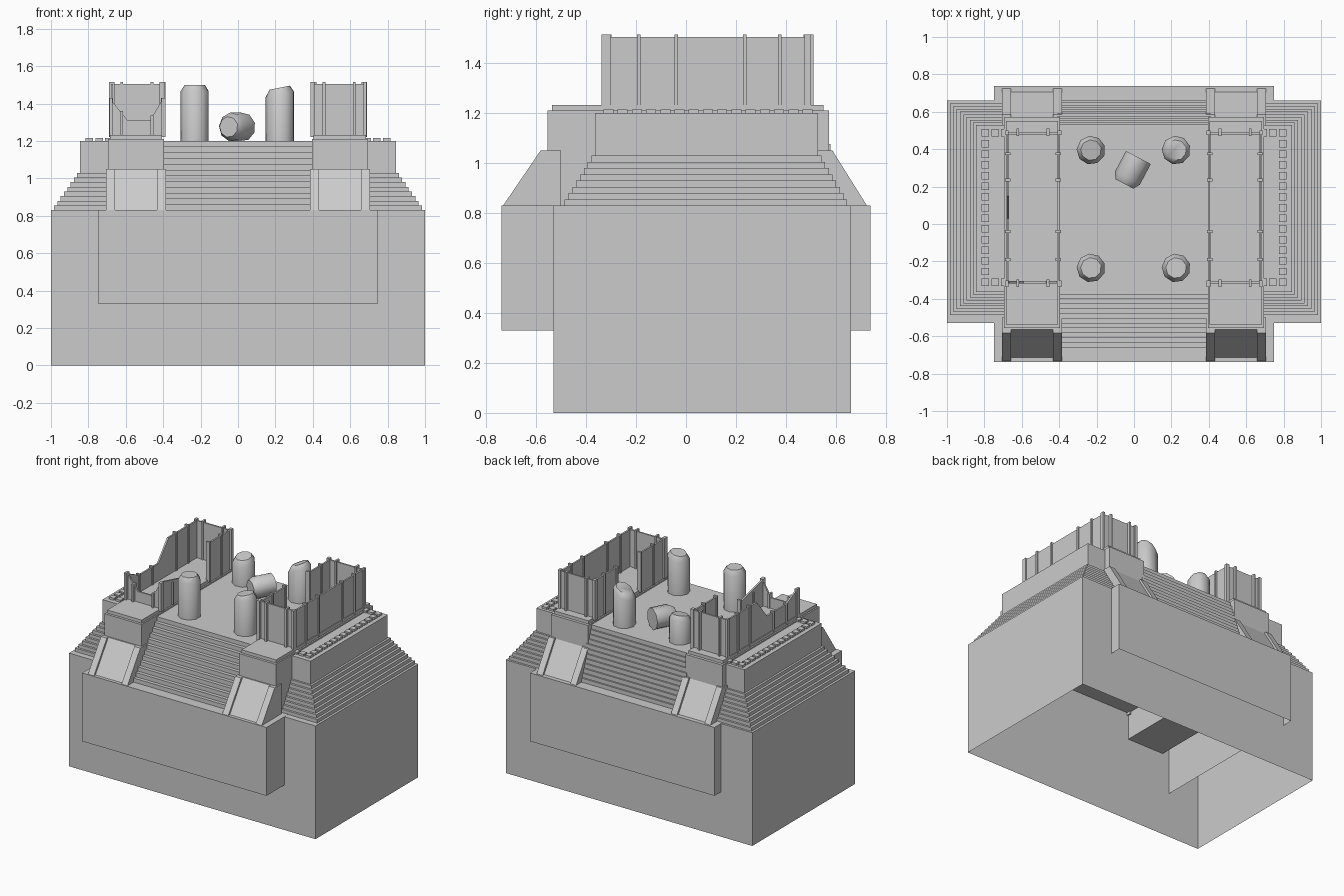
import bpy, bmesh, math
from mathutils import Matrix

if "Cube" in bpy.data.objects:
    bpy.data.objects.remove(bpy.data.objects["Cube"])


def finish(name, bm):
    bmesh.ops.recalc_face_normals(bm, faces=bm.faces)
    me = bpy.data.meshes.new(name)
    bm.to_mesh(me)
    bm.free()
    ob = bpy.data.objects.new(name, me)
    bpy.context.collection.objects.link(ob)
    return ob


def box(bm, x0, x1, y0, y1, z0, z1):
    m = Matrix.Translation(((x0 + x1) / 2, (y0 + y1) / 2, (z0 + z1) / 2)) @ \
        Matrix.Diagonal((x1 - x0, y1 - y0, z1 - z0, 1))
    return bmesh.ops.create_cube(bm, size=1, matrix=m)["verts"]


def prism(bm, pts, axis, a, b):
    # extrude a profile of (horizontal, z) points along x or y, from a to b
    def co(u, z, t):
        return (t, u, z) if axis == "x" else (u, t, z)
    f = bm.faces.new([bm.verts.new(co(u, z, a)) for u, z in pts])
    g = bmesh.ops.extrude_face_region(bm, geom=[f])["geom"]
    d = (b - a, 0, 0) if axis == "x" else (0, b - a, 0)
    bmesh.ops.translate(bm, vec=d, verts=[v for v in g if isinstance(v, bmesh.types.BMVert)])


def open_box(name, *dims):
    bm = bmesh.new()
    box(bm, *dims)
    low = [f for f in bm.faces if f.calc_center_median().z < dims[4] + 0.001]
    bmesh.ops.delete(bm, geom=low, context="FACES_ONLY")
    ob = finish(name, bm)
    return ob


# hollow base and the slab passing through it
open_box("base", -1, 1, -0.53, 0.66, 0, 0.83)
open_box("cross_slab", -0.748, 0.748, -0.738, 0.738, 0.33, 0.831)

# stepped terraces and upper platform
bm = bmesh.new()
for i in range(8):
    d = i / 7
    box(bm, -0.983 + 0.123 * d, 0.983 - 0.123 * d, -0.486 + 0.108 * d, 0.645 - 0.103 * d,
        0.82, 0.83 + 0.025 * (i + 1))
finish("terraces", bm)
bm = bmesh.new()
box(bm, -0.845, 0.845, -0.364, 0.528, 0.9, 1.2)
finish("platform", bm)

# stairs between the towers, front and back
N = 12
for name, outer, inner in (("front_stairs", -0.66, -0.35), ("back_stairs", 0.66, 0.52)):
    pts = [(inner, 0.82), (outer, 0.82)]
    for i in range(N):
        y = outer + (inner - outer) * i / N
        yn = outer + (inner - outer) * (i + 1) / N
        z = 0.83 + 0.37 * (i + 1) / N
        pts += [(y, z), (yn, z)]
    bm = bmesh.new()
    prism(bm, pts, "x", -0.41, 0.41)
    finish(name, bm)

# small blocks round the platform edge
bm = bmesh.new()
for s in (-1, 1):
    spots = [(0.795, 0.487 - 0.057 * i) for i in range(15)]
    spots += [(x, y) for x in (0.742, 0.69) for y in (0.487, -0.311)]
    for x, y in spots:
        box(bm, s * x - 0.02, s * x + 0.02, y - 0.02, y + 0.02, 1.195, 1.215)
finish("edge_blocks", bm)

# towers with sloped, rimmed buttresses
for s, side in ((-1, "left"), (1, "right")):
    def span(a, b):
        return sorted((s * a, s * b))
    bm = bmesh.new()
    box(bm, *span(0.395, 0.695), -0.555, 0.572, 0.62, 1.21)
    box(bm, *span(0.405, 0.685), -0.537, 0.551, 1.2, 1.233)
    finish(side + "_tower", bm)
    bm = bmesh.new()
    for y0, top, foot, e in ((-0.5, -0.582, -0.732, 1), (0.5, 0.586, 0.724, -1)):
        for a, b in ((0.385, 0.433), (0.657, 0.705)):
            prism(bm, [(y0, 0.8), (foot, 0.8), (foot, 0.83), (top, 1.05), (y0, 1.05)], "x", *span(a, b))
        k = 0.018 * e
        prism(bm, [(y0, 0.8), (foot + k, 0.8), (foot + k, 0.83), (top + k, 1.05), (y0, 1.05)],
              "x", *span(0.42, 0.67))
    finish(side + "_buttresses", bm)

    # roofless room on the tower: thin walls with posts, left one is broken
    broken = s < 0
    T = 0.012
    Y0, Y1, Z0, Z1 = -0.318, 0.49, 1.22, 1.505
    outer = [(Y0, Z1), (Y1, Z1)]
    front = [(s * 0.4, Z1), (s * 0.68, Z1)]
    if broken:
        outer = [(Y0, 1.42), (-0.19, 1.36), (0.03, 1.36), (0.15, Z1), (Y1, Z1)]
        front = [(-0.4, 1.43), (-0.47, 1.31), (-0.59, 1.31), (-0.68, 1.42)]

    def wall(pts, axis, a, b):
        prism(bm, [(pts[-1][0], Z0), (pts[0][0], Z0)] + pts, axis, a, b)

    bm = bmesh.new()
    wall(outer, "x", s * 0.68, s * (0.68 - T))
    wall(front, "y", Y0, Y0 + T)
    wall([(s * 0.4, Z1), (s * 0.68, Z1)], "y", Y1 - T, Y1)
    wall([(Y0, 1.43 if broken else Z1), (-0.04, 1.36 if broken else Z1)], "x", s * 0.4, s * (0.4 + T))
    wall([(0.235, Z1), (Y1, Z1)], "x", s * 0.4, s * (0.4 + T))
    finish(side + "_room_walls", bm)

    def height(pts, u):
        p = sorted(pts)
        for (a, za), (b, zb) in zip(p, p[1:]):
            if a - 1e-6 <= u <= b + 1e-6:
                return za + (zb - za) * (u - a) / (b - a) + 0.01
        return Z1 + 0.01

    bm = bmesh.new()
    w = 0.007
    for y in (-0.19, -0.04, 0.235, 0.375):
        box(bm, *span(0.66, 0.69), y - w, y + w, Z0, height(outer, y))
        zi = 1.38 if broken and y < 0 else Z1 + 0.01
        box(bm, *span(0.39, 0.42), y - w, y + w, Z0, zi)
    for x in (0.46, 0.622):
        box(bm, *span(x - w, x + w), Y0 - 0.02, Y0 + 0.02, Z0, height(front, s * x))
        box(bm, *span(x - w, x + w), Y1 - 0.02, Y1 + 0.02, Z0, Z1 + 0.01)
    for x0, x1 in ((0.387, 0.41), (0.67, 0.688)):
        zf = 1.43 if broken else Z1 + 0.01
        box(bm, *span(x0, x1), Y0 - 0.02, Y0 + 0.015, Z0, zf)
        box(bm, *span(x0, x1), Y1 - 0.015, Y1 + 0.01, Z0, Z1 + 0.01)
    finish(side + "_room_posts", bm)


# round columns, some with broken sloping tops
def column(name, h, slope=(0, 0), R=0.077):
    bm = bmesh.new()
    rings = []
    for r, z, k in ((R, 0, 0), (R, h - 0.035, 1), (R * 0.72, h, 1)):
        ring = []
        for i in range(9):
            a = 2 * math.pi * i / 9 + 0.3
            x, y = r * math.cos(a), r * math.sin(a)
            ring.append(bm.verts.new((x, y, z + k * (slope[0] * x + slope[1] * y))))
        rings.append(ring)
    for p, q in zip(rings, rings[1:]):
        for i in range(9):
            bm.faces.new((p[i], p[(i + 1) % 9], q[(i + 1) % 9], q[i]))
    bm.faces.new(rings[0])
    bm.faces.new(rings[-1])
    ob = finish(name, bm)
    bpy.context.view_layer.objects.active = ob
    ob.select_set(True)
    bpy.ops.object.shade_smooth_by_angle(angle=math.radians(50))
    ob.select_set(False)
    return ob


for name, x, y, h, sl in (("column_front_left", -0.23, -0.235, 0.305, (0, 0)),
                          ("column_front_right", 0.225, -0.235, 0.29, (0.2, 0)),
                          ("column_back_left", -0.23, 0.395, 0.2, (0, 0.2)),
                          ("column_back_right", 0.225, 0.395, 0.27, (0.45, 0))):
    column(name, h, sl).location = (x, y, 1.195)

# fallen column drum
drum = column("fallen_drum", 0.16)
drum.rotation_euler = (math.radians(90), 0, math.radians(-28))
drum.location = (0.025, 0.355, 1.275)
